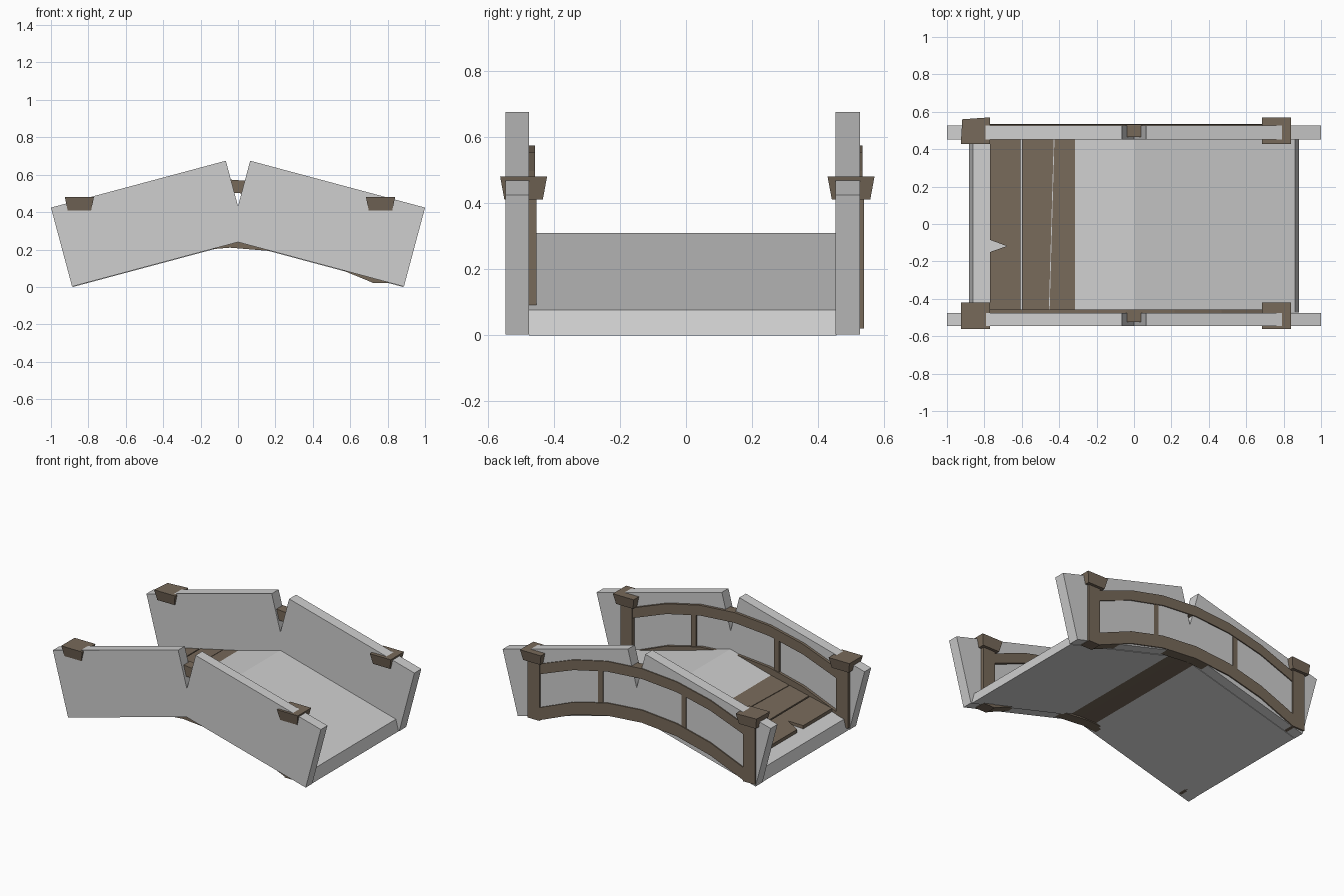
import bpy, bmesh, math

if "Cube" in bpy.data.objects:
    bpy.data.objects.remove(bpy.data.objects["Cube"])

CX, CY = -0.043, 0.004          # centre of the wooden bridge
SLOPE = math.radians(15)


def material(name, rgb):
    m = bpy.data.materials.new(name)
    m.diffuse_color = (*rgb, 1)
    m.use_nodes = True
    m.node_tree.nodes["Principled BSDF"].inputs["Base Color"].default_value = m.diffuse_color
    return m


GREY = material("pale grey", (0.62, 0.62, 0.62))
WOOD = material("brown wood", (0.185, 0.142, 0.102))


def loft(name, ring_a, ring_b, mat):
    """Solid between two matching outlines."""
    bm = bmesh.new()
    a = [bm.verts.new(p) for p in ring_a]
    b = [bm.verts.new(p) for p in ring_b]
    bm.faces.new(a)
    bm.faces.new(b[::-1])
    n = len(a)
    for i in range(n):
        bm.faces.new((a[i], b[i], b[(i + 1) % n], a[(i + 1) % n]))
    bmesh.ops.recalc_face_normals(bm, faces=bm.faces)
    me = bpy.data.meshes.new(name)
    bm.to_mesh(me)
    bm.free()
    me.materials.append(mat)
    ob = bpy.data.objects.new(name, me)
    bpy.context.collection.objects.link(ob)
    return ob


def prism(name, xz, y0, y1, mat):
    return loft(name, [(x, y0, z) for x, z in xz], [(x, y1, z) for x, z in xz], mat)


def rect(cx, cy, hx, hy, z):
    return [(cx + sx * hx, cy + sy * hy, z) for sx, sy in ((-1, -1), (1, -1), (1, 1), (-1, 1))]


# Grey tilted walls and deck halves, mirrored left and right
c, s = math.cos(SLOPE), math.sin(SLOPE)
L, H, X0 = 0.968, 0.437, 0.887
wall = [(-X0, 0.002), (-X0 + L * c, 0.002 + L * s),
        (-X0 + L * c - H * s, 0.002 + L * s + H * c), (-X0 - H * s, 0.002 + H * c)]
deck = [(-0.882, 0), (0, 0.236), (0, 0.31), (-0.862, 0.076)]
for side, m in (("left", 1), ("right", -1)):
    prism(f"{side}_deck_slab", [(m * x, z) for x, z in deck], -0.474, 0.455, GREY)
    for row, y0, y1 in (("front", -0.545, -0.475), ("back", 0.452, 0.526)):
        prism(f"{row}_{side}_wall", [(m * x, z) for x, z in wall], y0, y1, GREY)

# Arched beams: six straight segments rising to the middle
STEPS = [-0.77, -0.51, -0.26, 0, 0.26, 0.51, 0.77]


def arch(z_mid, rise, thick):
    low = [(CX + u, z_mid - rise * (u / 0.77) ** 2) for u in STEPS]
    return low + [(x, z + thick) for x, z in reversed(low)]


for row, m in (("front", -1), ("back", 1)):
    y = CY + m * 0.495
    prism(f"{row}_lower_beam", arch(0.21, 0.19, 0.085), y - 0.035, y + 0.035, WOOD)
    prism(f"{row}_handrail", arch(0.505, 0.175, 0.069), y - 0.034, y + 0.034, WOOD)
    # Balusters between the beam and the handrail
    for i, u in enumerate((-0.31, 0.31)):
        loft(f"{row}_baluster_{i + 1}", rect(CX + u, y, 0.018, 0.03, 0.22),
             rect(CX + u, y, 0.018, 0.03, 0.49), WOOD)
    # Corner posts with flared caps
    for side, n in (("left", -1), ("right", 1)):
        x = CX + n * 0.805
        loft(f"{row}_{side}_post", rect(x, y, 0.044, 0.039, 0.02),
             rect(x, y, 0.044, 0.039, 0.42), WOOD)
        top = rect(x, y, 0.078, 0.071, 0.48)
        if row == "back" and side == "left":      # worn corner
            top[3] = (top[3][0] + 0.008, top[3][1] - 0.01, 0.478)
        loft(f"{row}_{side}_post_cap", rect(x, y, 0.063, 0.058, 0.41), top, WOOD)

# Planks follow a shallow arch
PROFILE = [(0, 0.252), (0.277, 0.224), (0.557, 0.161), (0.80, 0.107)]


def plank_z(x):
    u = abs(x - CX)
    for (a, za), (b, zb) in zip(PROFILE, PROFILE[1:]):
        if u <= b:
            break
    return za + (zb - za) * (u - a) / (b - a)


def plank(name, outline):
    loft(name, [(x, y, plank_z(x)) for x, y in outline],
         [(x, y, plank_z(x) - 0.03) for x, y in outline], WOOD)


Y0, Y1 = -0.458, 0.458
edges = [-0.77, -0.602, -0.438, -0.32, -0.125, 0.04, 0.234, 0.352, 0.516, 0.684]
for i, (a, b) in enumerate(zip(edges, edges[1:])):
    g = 0.004 if i in (0, 1, 6, 7) else 0
    lean_a = 0.013 if i == 2 else 0               # one crooked joint
    lean_b = 0.013 if i == 1 else 0
    pts = [(a + g * (i > 0) - lean_a, Y0), (b - g - lean_b, Y0),
           (b - g + lean_b, Y1), (a + g * (i > 0) + lean_a, Y1)]
    if i == 0:                                    # notch in the first plank
        pts += [(a, -0.085), (-0.68, -0.118), (a, -0.15)]
    plank(f"plank_{i + 1}", pts)
